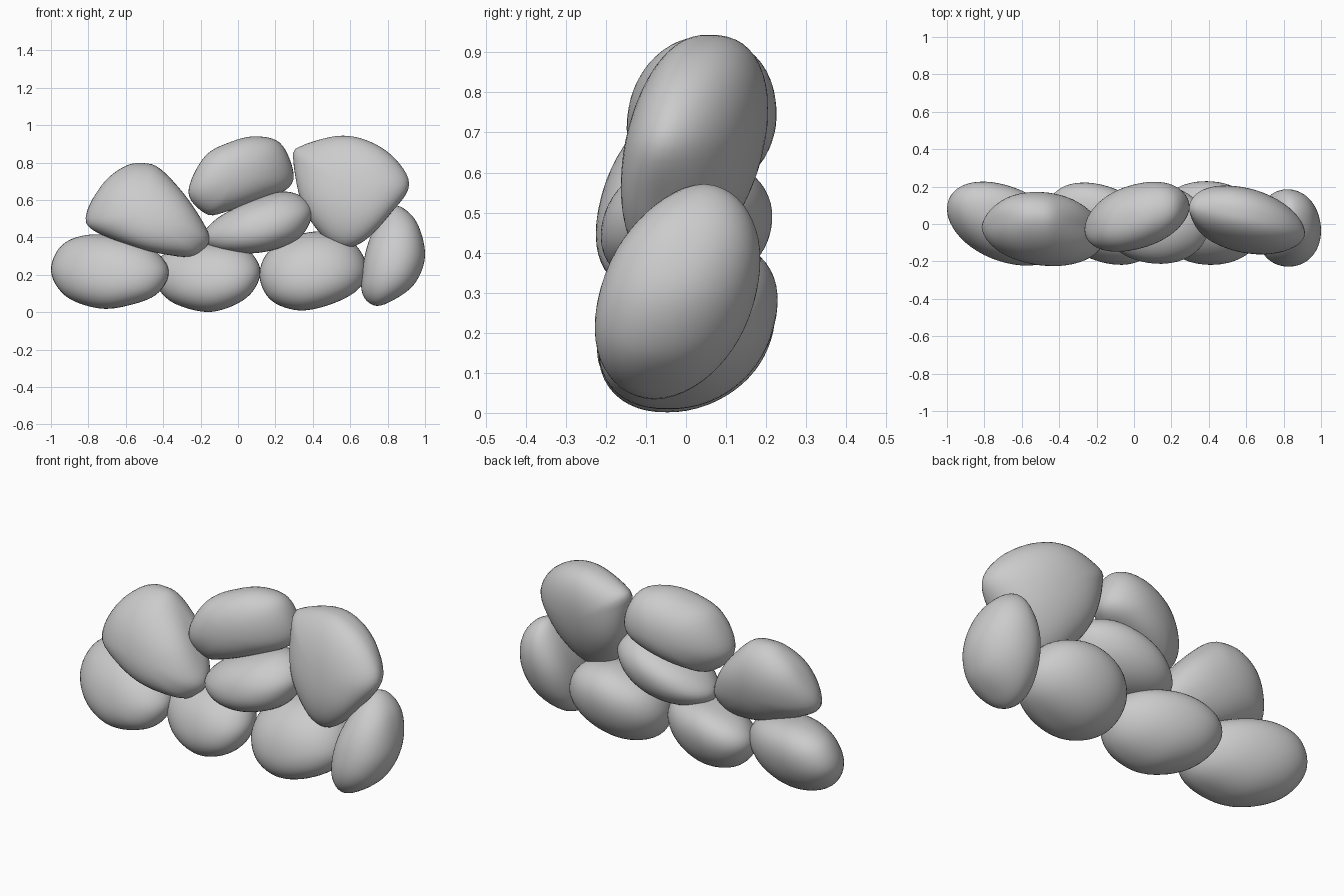
import bpy, bmesh, math
from mathutils import Vector

if "Cube" in bpy.data.objects:
    bpy.data.objects.remove(bpy.data.objects["Cube"])

SEG, RINGS = 64, 28


def smooth_loop(pts, n):
    # Closed Catmull-Rom curve through the outline points, evenly resampled
    p = [Vector(q) for q in pts]
    m = len(p)
    dense = []
    for i in range(m):
        a, b, c, d = p[i - 1], p[i], p[(i + 1) % m], p[(i + 2) % m]
        for k in range(20):
            t = k / 20
            dense.append(0.5 * (2 * b + (c - a) * t + (2 * a - 5 * b + 4 * c - d) * t * t
                                + (3 * b - a - 3 * c + d) * t ** 3))
    dense.append(dense[0])
    acc = [0.0]
    for u, v in zip(dense, dense[1:]):
        acc.append(acc[-1] + (v - u).length)
    out, j = [], 0
    for i in range(n):
        s = acc[-1] * i / n
        while acc[j + 1] < s:
            j += 1
        out.append(dense[j].lerp(dense[j + 1], (s - acc[j]) / (acc[j + 1] - acc[j])))
    return out


def stone(name, outline, yc, front, back, kx, kz, full=0.93):
    # Pebble: front outline domed to both sides, leaning in y along x (kx) and z (kz)
    loop = smooth_loop(outline, SEG)
    cx = (min(p.x for p in loop) + max(p.x for p in loop)) / 2
    cz = (min(p.y for p in loop) + max(p.y for p in loop)) / 2
    mid = sum(loop, Vector((0, 0))) / SEG
    # best-fit ellipse of the outline, used to round off the domes
    rel = [p - mid for p in loop]
    sxx, szz, sxz = (sum(v) / SEG for v in zip(*((p.x * p.x, p.y * p.y, p.x * p.y) for p in rel)))
    det = sxx * szz - sxz * sxz
    oval = [p * math.sqrt(2 * det / (szz * p.x ** 2 - 2 * sxz * p.x * p.y + sxx * p.y ** 2)) for p in rel]
    bm = bmesh.new()

    def vert(s, h, i):
        q = mid + s * rel[i].lerp(oval[i], 0.9 * abs(h) ** 1.3)
        depth = h * (back if h > 0 else front)
        return bm.verts.new((q.x, yc + depth + kx * (q.x - cx) + kz * (q.y - cz), q.y))

    rings = []
    for r in range(1, RINGS):
        a = -math.pi / 2 + math.pi * r / RINGS
        h = math.copysign(abs(math.sin(a)) ** full, a)
        rings.append([vert(math.cos(a) ** full, h, i) for i in range(SEG)])
    near, far = vert(0, -1, 0), vert(0, 1, 0)
    for i in range(SEG):
        j = (i + 1) % SEG
        bm.faces.new((near, rings[0][i], rings[0][j]))
        bm.faces.new((far, rings[-1][j], rings[-1][i]))
        for lo, hi in zip(rings, rings[1:]):
            bm.faces.new((lo[i], hi[i], hi[j], lo[j]))
    bmesh.ops.recalc_face_normals(bm, faces=bm.faces)
    for f in bm.faces:
        f.smooth = True
    me = bpy.data.meshes.new(name)
    bm.to_mesh(me)
    bm.free()
    bpy.context.collection.objects.link(bpy.data.objects.new(name, me))


# Bottom row
stone("bottom_left_stone", [(-1, .22), (-.94, .36), (-.79, .415), (-.6, .395), (-.45, .335), (-.37, .22),
      (-.43, .10), (-.57, .04), (-.74, .02), (-.92, .085)], 0, .2, .2, -.25, .25)
stone("bottom_middle_stone", [(-.46, .2), (-.41, .3), (-.25, .36), (-.07, .365), (.06, .325), (.12, .22),
      (.07, .1), (-.05, .025), (-.19, .003), (-.37, .065)], 0, .2, .2, -.25, .25)
stone("bottom_right_stone", [(.115, .21), (.19, .35), (.4, .43), (.6, .385), (.69, .24),
      (.64, .12), (.49, .04), (.32, .01), (.17, .07)], .005, .215, .215, -.05, .25)
stone("right_end_stone", [(.66, .12), (.685, .33), (.755, .5), (.84, .572), (.95, .49), (1, .31),
      (.95, .16), (.84, .07), (.73, .035)], -.02, .195, .195, -.1, .25)

# Middle row
stone("left_upper_stone", [(-.81, .53), (-.72, .69), (-.61, .778), (-.52, .797), (-.42, .77), (-.28, .62),
      (-.157, .42), (-.185, .335), (-.27, .295), (-.5, .335), (-.77, .435)], -.02, .19, .185, -.04, .22)
stone("centre_stone", [(-.19, .4), (-.1, .51), (.1, .605), (.25, .645), (.36, .605), (.397, .52),
      (.32, .39), (.13, .32), (-.1, .325)], .005, .21, .21, -.1, .2)

# Top row
stone("top_middle_stone", [(-.265, .64), (-.18, .83), (-.04, .91), (.1, .94), (.23, .9), (.297, .74),
      (.25, .65), (.06, .585), (-.07, .535), (-.17, .525)], .03, .165, .185, .22, 0)
stone("top_right_stone", [(.295, .82), (.33, .885), (.54, .943), (.71, .91), (.85, .81), (.914, .67),
      (.8, .51), (.68, .385), (.57, .345), (.46, .4), (.345, .57)], -.005, .145, .185, -.17, .18)
